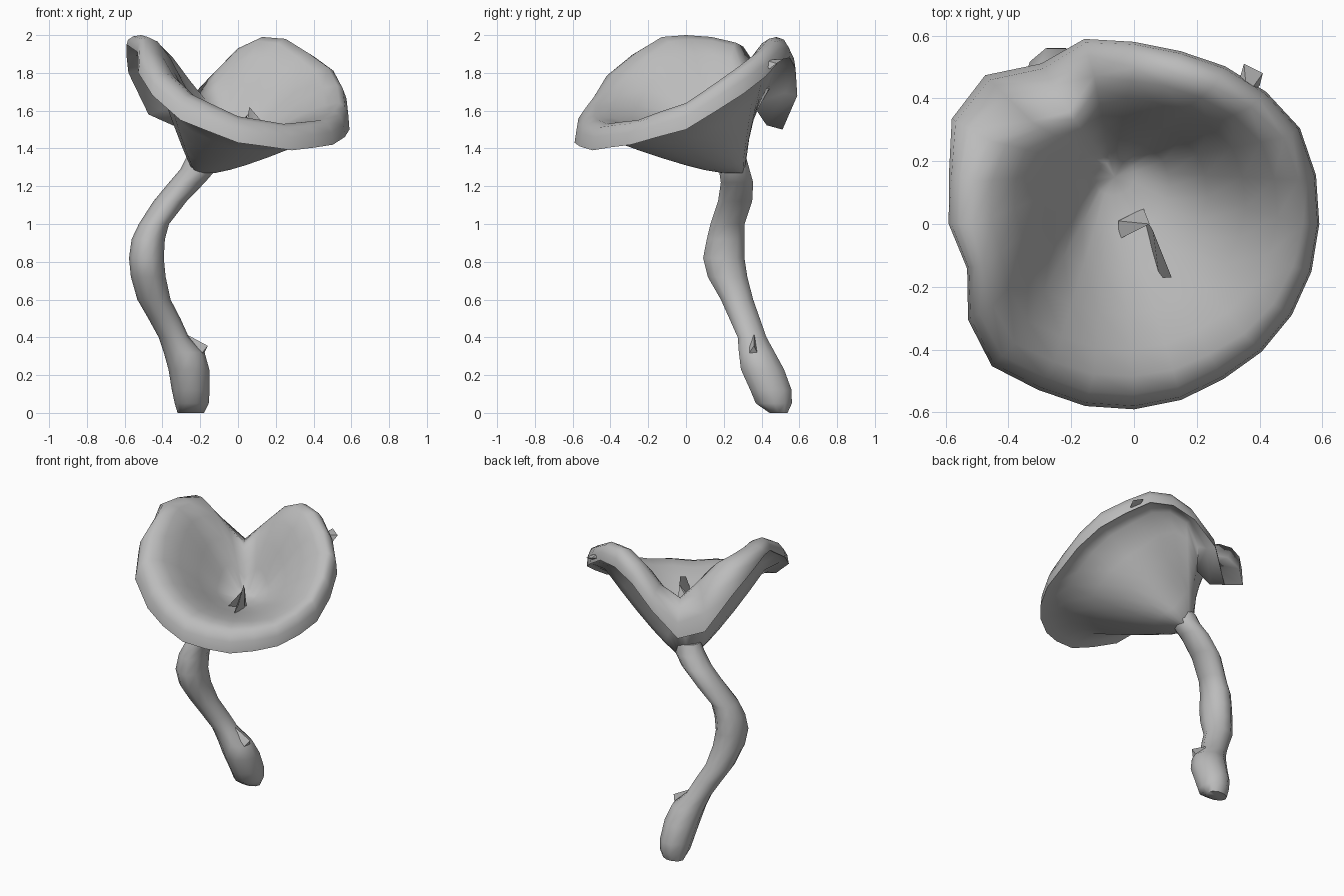
import bpy
import bmesh
from math import cos, sin, radians, pi
from mathutils import Vector

old = bpy.data.objects.get("Cube")
if old:
    bpy.data.objects.remove(old)

GREY = (0.5, 0.5, 0.5, 1)
grey = bpy.data.materials.new("plain grey")
grey.use_nodes = True
grey.diffuse_color = GREY
grey.node_tree.nodes["Principled BSDF"].inputs["Base Color"].default_value = GREY


def finish(bm, name, angle):
    bmesh.ops.recalc_face_normals(bm, faces=bm.faces)
    mesh = bpy.data.meshes.new(name)
    bm.to_mesh(mesh)
    bm.free()
    mesh.materials.append(grey)
    obj = bpy.data.objects.new(name, mesh)
    bpy.context.collection.objects.link(obj)
    bpy.ops.object.select_all(action="DESELECT")
    obj.select_set(True)
    bpy.context.view_layer.objects.active = obj
    bpy.ops.object.shade_smooth_by_angle(angle=radians(angle))
    return obj


def loft(name, rings, angle):
    """Skin a list of equal rings and close both ends."""
    bm = bmesh.new()
    loops = [[bm.verts.new(p) for p in ring] for ring in rings]
    count = len(loops[0])
    for lower, upper in zip(loops, loops[1:]):
        for i in range(count):
            j = (i + 1) % count
            bm.faces.new((lower[i], lower[j], upper[j], upper[i]))
    for loop in (loops[0], loops[-1]):
        middle = sum((v.co for v in loop), Vector()) / count
        tip = bm.verts.new(middle)
        for i in range(count):
            bm.faces.new((loop[i], loop[(i + 1) % count], tip))
    return finish(bm, name, angle)


# Cap rim: angle, edge radius, edge height, crest height, crest radius factor
RIM = [(0, .59, 1.50, 1.64, .91), (30, .61, 1.69, 1.83, .9),
       (60, .58, 1.87, 1.98, .87), (75, .57, 1.88, 1.99, .87),
       (90, .58, 1.82, 1.93, .86), (105, .61, 1.68, 1.80, .8),
       (120, .59, 1.50, 1.69, .7), (135, .67, 1.58, 1.81, .69),
       (150, .67, 1.80, 1.96, .79), (165, .61, 1.88, 1.99, .86),
       (180, .59, 1.95, 2.0, .87), (195, .55, 1.91, 1.99, .9),
       (210, .61, 1.80, 1.91, .85), (225, .64, 1.68, 1.80, .84),
       (240, .61, 1.55, 1.69, .83), (270, .59, 1.43, 1.57, .82),
       (300, .57, 1.39, 1.53, .84), (330, .58, 1.42, 1.55, .88),
       (360, .59, 1.50, 1.64, .91)]
ANGLES = range(0, 360, 15)


def rim_at(angle):
    for a, b in zip(RIM, RIM[1:]):
        if a[0] <= angle <= b[0]:
            f = (angle - a[0]) / (b[0] - a[0])
            return [p + (q - p) * f for p, q in zip(a, b)][1:]


def ray(angle):
    return Vector((cos(radians(angle)), sin(radians(angle)), 0))


def rim_ring(out, lift):
    """Ring on the rolled lip, between the crest and the drooping edge."""
    ring = []
    for angle in ANGLES:
        radius, low, high, inset = rim_at(angle)
        p = ray(angle) * radius * (inset + (1 - inset) * out)
        p.z = low + (high - low) * lift
        ring.append(p)
    return ring


crest = rim_ring(0, 1)
# The wall stands steeper toward the notch at the back
steep = [max(0, cos(radians(angle - 125))) for angle in ANGLES]


def inside(s, rise):
    ring = []
    for c, w in zip(crest, steep):
        p = hollow.lerp(c, s)
        p.z = hollow.z + (c.z - hollow.z) * rise ** (1 - .4 * w)
        ring.append(p)
    return ring


def outside(s):
    ring = []
    for angle, c, w in zip(ANGLES, crest, steep):
        p = (neck + ray(angle) * .06).lerp(c, s)
        rise = s ** (1.2 - .75 * w)
        p.z = neck.z + (c.z - neck.z) * rise - (.08 - .04 * w) * s
        ring.append(p)
    return ring


# Funnel: hollow with a rolled lip above, thin wall flaring from the neck below
hollow = Vector((-.07, .17, 1.42))
neck = Vector((-.18, .25, 1.27))
rings = [inside(s, rise) for s, rise in
         ((.12, .03), (.3, .19), (.5, .47), (.7, .77), (.87, .95))]
rings += [crest, rim_ring(.55, .87), rim_ring(.9, .5), rim_ring(1, 0),
          rim_ring(.45, .12)]
rings += [outside(s) for s in (.9, .7, .5, .3, .15, 0)]
loft("funnel_cap", rings, 100)

# Stem: centre x, centre y, height, half width, half depth
STEM = [(-.25, .49, 0, .07, .05), (-.245, .465, .05, .09, .1),
        (-.25, .45, .12, .1, .115), (-.26, .405, .23, .108, .12),
        (-.285, .375, .32, .108, .1), (-.34, .35, .4, .08, .08),
        (-.39, .31, .5, .085, .085), (-.445, .27, .6, .088, .09),
        (-.475, .22, .72, .092, .11), (-.485, .2, .82, .092, .115),
        (-.475, .21, .92, .088, .105), (-.445, .22, 1.0, .08, .095),
        (-.36, .26, 1.12, .088, .095), (-.27, .27, 1.22, .095, .09),
        (-.21, .255, 1.29, .095, .085), (-.185, .25, 1.36, .085, .07)]
SIDES = 10
loft("curved_stem", [
    [(x + w * cos(2 * pi * i / SIDES), y + d * sin(2 * pi * i / SIDES), z)
     for i in range(SIDES)] for x, y, z, w, d in STEM], 60)


def shard(name, points):
    """A small torn flap as the hull of a few points."""
    bm = bmesh.new()
    for p in points:
        bm.verts.new(p)
    bmesh.ops.convex_hull(bm, input=bm.verts)
    return finish(bm, name, 30)


# Torn scraps on the cap and at the foot of the stem
shard("centre_flap", [(.03, .03, 1.43), (.06, -.02, 1.62), (.12, -.17, 1.55),
                      (.08, -.17, 1.46), (.06, -.1, 1.44)])
shard("centre_ridge", [(-.05, -.05, 1.44), (-.05, .01, 1.45),
                       (.05, 0, 1.58), (.03, .05, 1.43)])
shard("rim_nub", [(.33, .44, 1.85), (.35, .51, 1.87), (.41, .48, 1.85),
                  (.4, .44, 1.82), (.36, .41, 1.87)])
shard("stem_spur", [(-.29, .3, .33), (-.28, .36, .42), (-.16, .36, .355),
                    (-.2, .4, .27), (-.22, .31, .28)])
